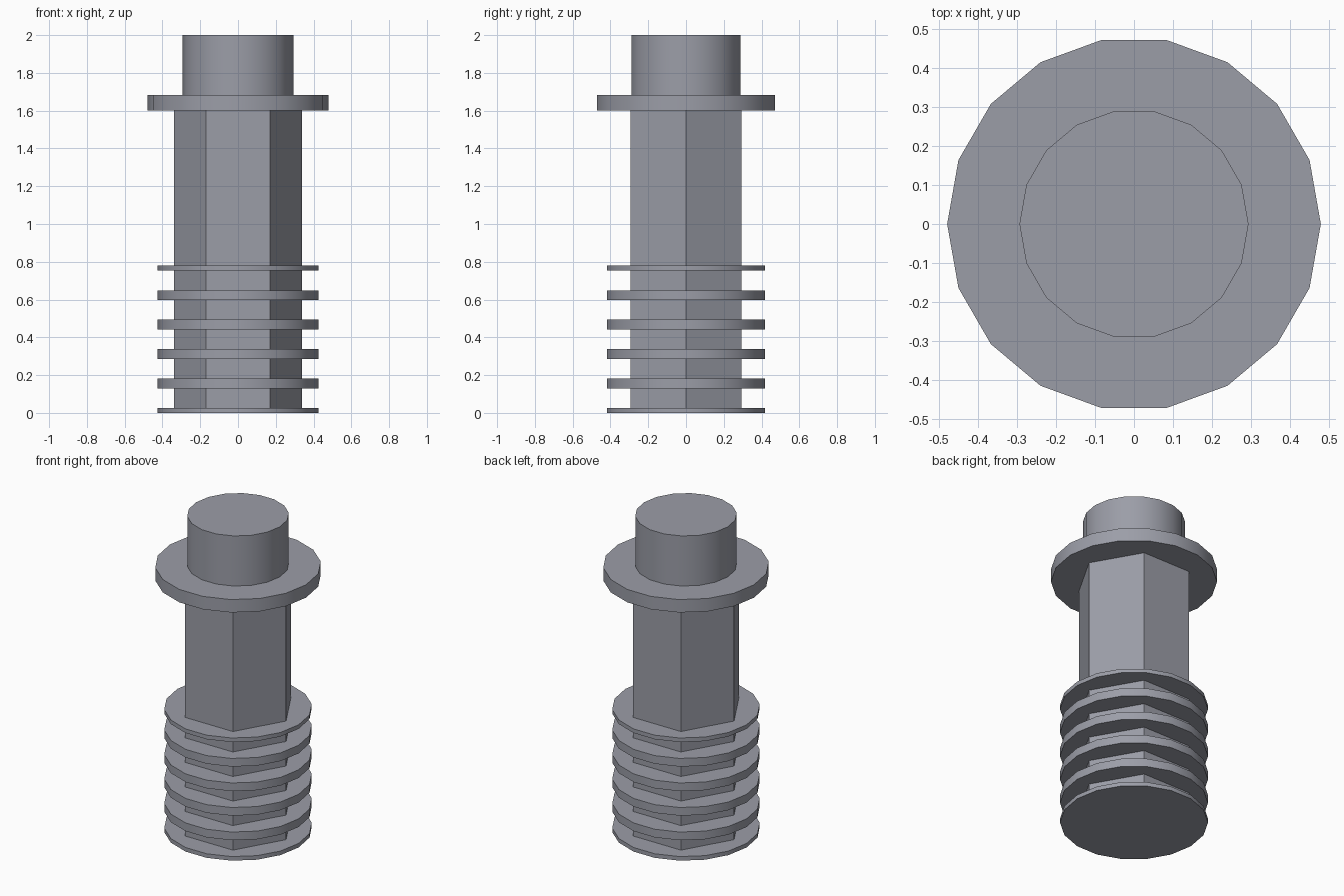
import bpy
from math import radians

cube = bpy.data.objects.get("Cube")
if cube:
    bpy.data.objects.remove(cube, do_unlink=True)

COLOUR = (0.33, 0.34, 0.39, 1.0)
steel = bpy.data.materials.new("blue_grey_steel")
steel.use_nodes = True
steel.diffuse_color = COLOUR
for node in steel.node_tree.nodes:
    if node.type == 'BSDF_PRINCIPLED':
        node.inputs["Base Color"].default_value = COLOUR


def prism(name, sides, radius, bottom, top):
    """Upright prism with a corner on the x axis."""
    bpy.ops.mesh.primitive_cylinder_add(
        vertices=sides, radius=radius, depth=top - bottom,
        location=(0, 0, (bottom + top) / 2), rotation=(0, 0, radians(90)))
    obj = bpy.context.object
    bpy.ops.object.transform_apply(location=True, rotation=True, scale=True)
    obj.name = obj.data.name = name
    obj.data.materials.append(steel)
    bpy.ops.object.shade_smooth_by_angle(angle=radians(30))
    return obj


# Hexagonal shaft, collar and round head
prism("hex_shaft", 6, 0.338, 0.01, 1.61)
prism("collar", 18, 0.478, 1.6, 1.682)
prism("head", 18, 0.293, 1.675, 2.0)

# Evenly spaced rings; the two end rings are cut to half thickness
RINGS, SPAN, HALF = 6, 0.779, 0.026
for i in range(RINGS):
    z = SPAN * i / (RINGS - 1)
    prism(f"ring_{i + 1}", 18, 0.426, max(0, z - HALF), min(SPAN, z + HALF))
